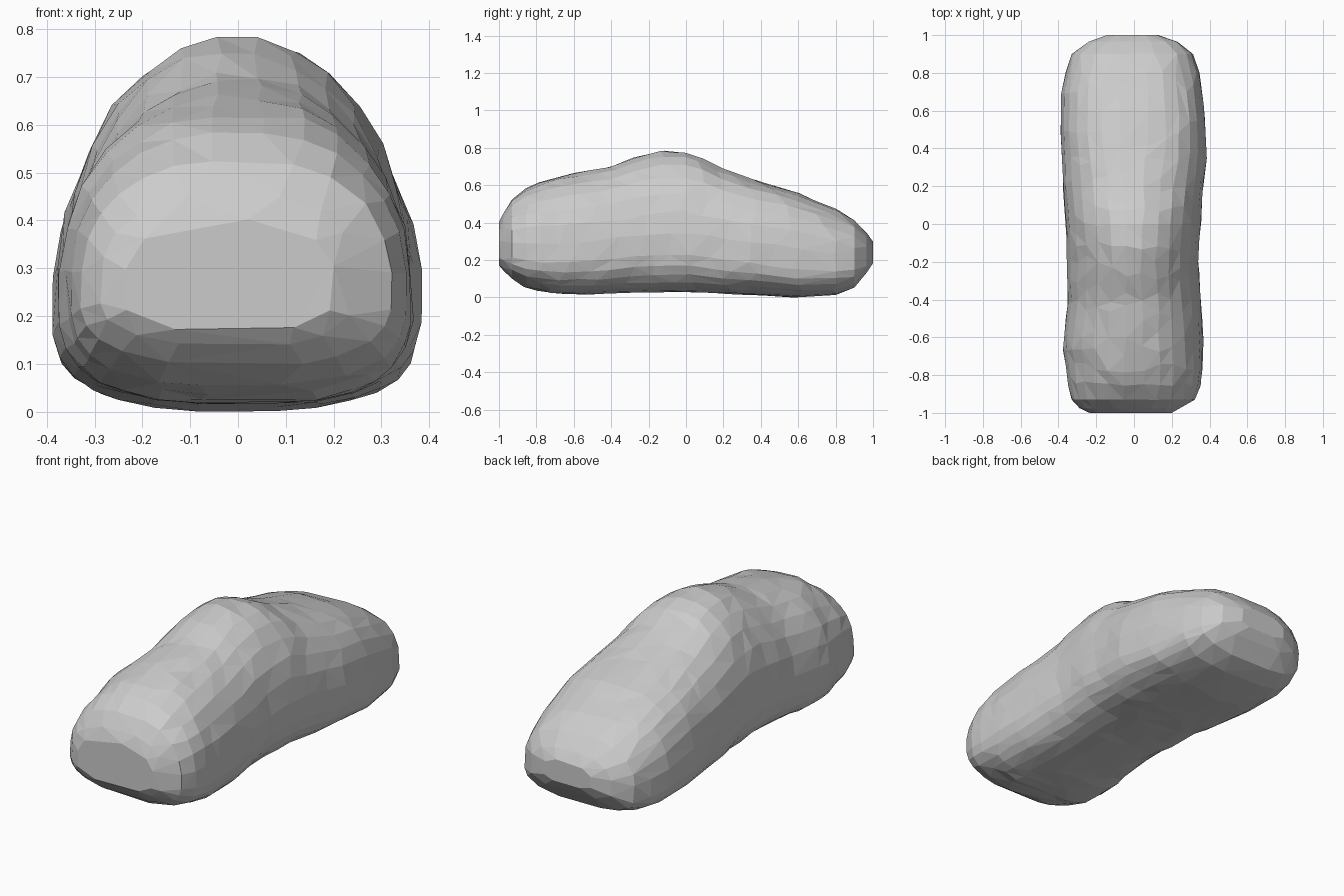
import bpy
import bmesh
import math
from mathutils import Vector, noise

cube = bpy.data.objects.get("Cube")
if cube:
    bpy.data.objects.remove(cube, do_unlink=True)

# Outline curves along the length: (y, value)
TOP = [(-1, .40), (-.95, .51), (-.83, .60), (-.65, .655), (-.4, .70), (-.25, .76), (-.13, .785),
       (0, .775), (.2, .69), (.4, .615), (.6, .56), (.8, .475), (.92, .405), (1, .30)]
BOTTOM = [(-1, .17), (-.95, .11), (-.85, .055), (-.7, .015), (0, .03), (.6, 0), (.82, .015),
          (.92, .06), (1, .18)]
LEFT = [(-1, .20), (-.96, .28), (-.92, .335), (-.8, .365), (-.6, .365), (-.2, .34), (.1, .36),
        (.35, .385), (.6, .375), (.88, .335), (.96, .25), (1, .13)]
RIGHT = [(-1, .24), (-.96, .32), (-.85, .35), (-.65, .38), (-.4, .35), (0, .36), (.2, .375),
         (.5, .39), (.73, .385), (.9, .33), (.96, .26), (1, .15)]
# Squareness of the upper half of the section
SQUARE = [(-1, 2.6), (-.8, 2.3), (-.2, 2), (.2, 2.3), (.5, 2.7), (1, 2.7)]


def sample(curve, y):
    for (y0, a), (y1, b) in zip(curve, curve[1:]):
        if y <= y1:
            return a + (b - a) * (y - y0) / (y1 - y0)
    return curve[-1][1]


def section_point(y, angle):
    """One point on the rounded, slightly lopsided section at y."""
    top, bottom = sample(TOP, y), sample(BOTTOM, y)
    c, s = math.cos(angle), math.sin(angle)
    mid = bottom + (top - bottom) * .34
    power = sample(SQUARE, y) if s > 0 else 2.8
    width = sample(LEFT if c > 0 else RIGHT, y)
    height = top - mid if s > 0 else mid - bottom
    x = math.copysign(abs(c) ** (2 / power), c) * width
    z = mid + math.copysign(abs(s) ** (2 / power), s) * height
    return Vector((x, y, z))


# Boulder body: lofted sections with chipped sides
SIDES = 28
stations = [-1, -.975, -.93, -.85] + [-.78 + .06 * i for i in range(24)] + [.7, .8, .9, .965, 1]
bm = bmesh.new()
rings = []
for y in stations:
    ring = []
    for i in range(SIDES):
        angle = math.tau * (i + .5) / SIDES
        p = section_point(y, angle)
        rough = .016 if -.8 < y < .25 else .008
        n = noise.noise_vector(p * 9)
        p.x += n.x * rough * (1 - .5 * abs(math.cos(angle)))
        p.z += n.z * rough * .6
        if abs(y) < .9:
            p.y += n.y * .03
        p.z = max(p.z, 0)
        ring.append(bm.verts.new(p))
    rings.append(ring)
for a, b in zip(rings, rings[1:]):
    for i in range(SIDES):
        j = (i + 1) % SIDES
        bm.faces.new((a[i], a[j], b[j], b[i]))
bm.faces.new(rings[0])
bm.faces.new(rings[-1])
bmesh.ops.recalc_face_normals(bm, faces=bm.faces)
bmesh.ops.triangulate(bm, faces=bm.faces)

mesh = bpy.data.meshes.new("boulder")
bm.to_mesh(mesh)
bm.free()
boulder = bpy.data.objects.new("boulder", mesh)
bpy.context.collection.objects.link(boulder)

# Irregular flat facets
facets = boulder.modifiers.new("facets", 'DECIMATE')
facets.ratio = .5

# Plain grey stone
stone = bpy.data.materials.new("grey stone")
stone.use_nodes = True
colour = (.6, .6, .6, 1)
stone.diffuse_color = colour
stone.node_tree.nodes["Principled BSDF"].inputs["Base Color"].default_value = colour
mesh.materials.append(stone)
